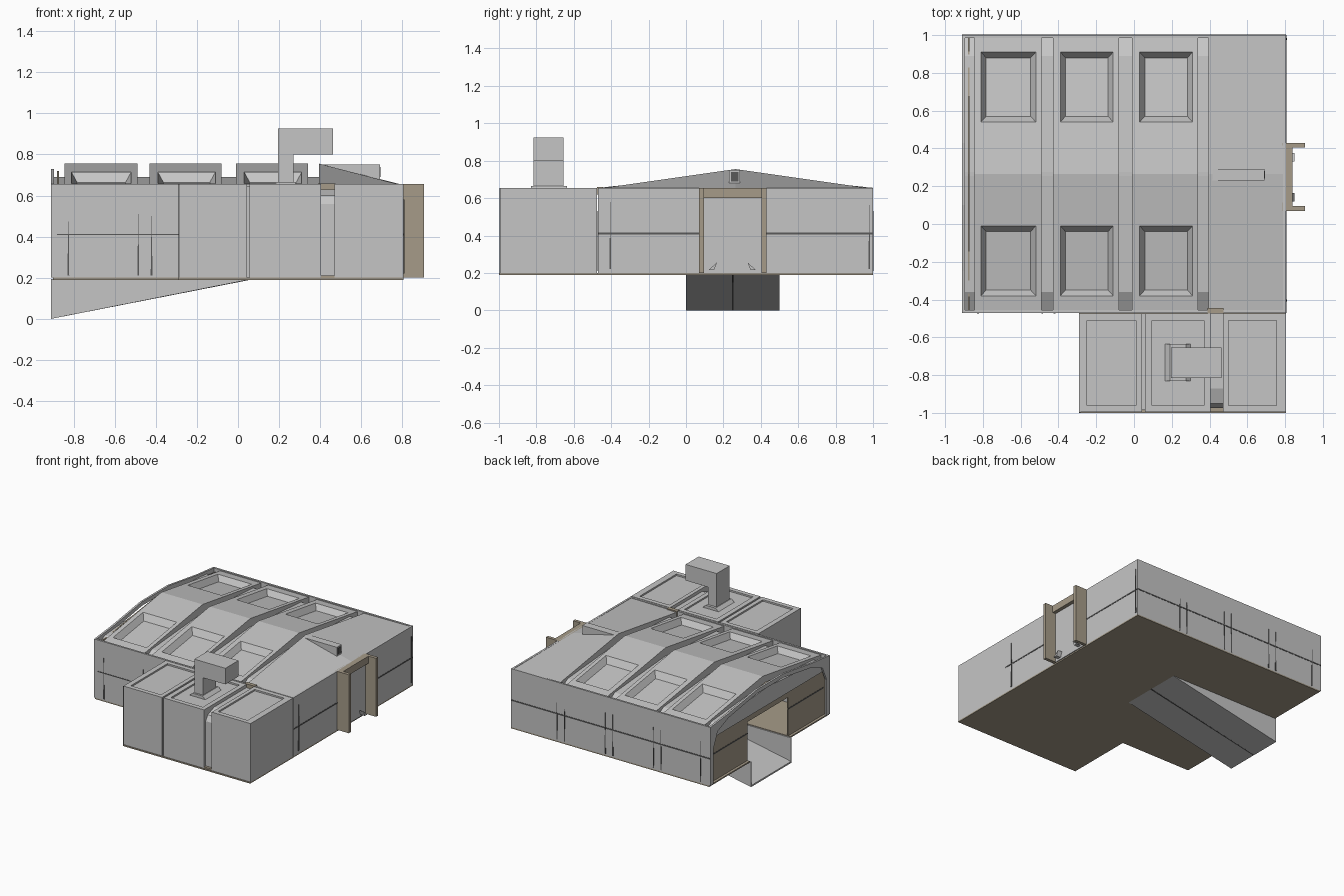
import bpy, bmesh

if "Cube" in bpy.data.objects:
    bpy.data.objects.remove(bpy.data.objects["Cube"])

def material(name, r, g, b):
    m = bpy.data.materials.new(name)
    m.diffuse_color = (r, g, b, 1)
    m.use_nodes = True
    m.node_tree.nodes["Principled BSDF"].inputs["Base Color"].default_value = m.diffuse_color
    return m

GREY = material("light grey", 0.56, 0.56, 0.56)
BROWN = material("tan brown", 0.38, 0.33, 0.25)
DARK = material("dark grey", 0.10, 0.10, 0.10)

def finish(name, bm, mat, fix=True):
    bmesh.ops.remove_doubles(bm, verts=bm.verts, dist=1e-5)
    if fix:
        bmesh.ops.recalc_face_normals(bm, faces=bm.faces)
    me = bpy.data.meshes.new(name)
    bm.to_mesh(me)
    bm.free()
    me.materials.append(mat)
    ob = bpy.data.objects.new(name, me)
    bpy.context.collection.objects.link(ob)
    return ob

def face(bm, pts):
    return bm.faces.new([bm.verts.new(p) for p in pts])

def prism(name, pts, axis, a, b, mat):
    """Extrude a flat outline along x (outline is y,z) or y (outline is x,z)."""
    bm = bmesh.new()
    place = (lambda p, t: (t, p[0], p[1])) if axis == "x" else (lambda p, t: (p[0], t, p[1]))
    face(bm, [place(p, a) for p in pts])
    face(bm, [place(p, b) for p in pts])
    for p, q in zip(pts, pts[1:] + pts[:1]):
        face(bm, [place(p, a), place(q, a), place(q, b), place(p, b)])
    return finish(name, bm, mat)

def box(name, x0, x1, y0, y1, z0, z1, mat=GREY):
    return prism(name, [(x0, z0), (x1, z0), (x1, z1), (x0, z1)], "y", y0, y1, mat)

MID = 0.265                       # ridge line in y
def roof_z(y):
    return 0.755 - 0.15 * abs(y - MID)

def mirror_y(pts):
    return pts + [(2 * MID - y, z) for y, z in reversed(pts)]

# floor around the ramp opening
box("floor_front", -0.90, 0.805, -0.47, 0.0, 0.19, 0.20, BROWN)
box("floor_back", -0.90, 0.805, 0.5, 1.0, 0.19, 0.20, BROWN)
box("floor_middle", 0.05, 0.805, 0.0, 0.5, 0.19, 0.20, BROWN)
box("floor_annex", -0.29, 0.805, -1.0, -0.47, 0.19, 0.20, BROWN)

# outer walls
box("wall_back", -0.91, 0.805, 0.985, 1.0, 0.2, 0.655)
box("wall_front", -0.91, 0.805, -0.47, -0.455, 0.2, 0.655)
box("wall_right", 0.79, 0.805, -0.455, 0.985, 0.2, 0.655)

# mid-height seams
box("seam_back", -0.91, 0.805, 1.0, 1.002, 0.405, 0.415, DARK)
box("seam_front", -0.88, -0.29, -0.472, -0.47, 0.407, 0.414, DARK)
for y0, y1 in ((-0.47, 0.07), (0.43, 1.0)):
    box("seam_right", 0.805, 0.807, y0, y1, 0.405, 0.415, DARK)

# slim wall braces in pairs
for x in (-0.83, -0.49, -0.425, -0.075, -0.01, 0.34, 0.405):
    prism("brace_back", [(x, 0.21), (x + 0.009, 0.21), (x + 0.005, 0.53)], "y", 1.0, 1.003, DARK)
    if x < -0.3:
        prism("brace_front", [(x, 0.21), (x + 0.009, 0.21), (x + 0.005, 0.53)],
              "y", -0.473, -0.47, DARK)
for y in (-0.41, 0.975):
    prism("brace_right", [(y, 0.22), (y + 0.01, 0.22), (y + 0.005, 0.58)], "x", 0.805, 0.81, DARK)

# arched gable frame on the left end
outer = mirror_y([(-0.47, 0.2), (-0.47, 0.5), (-0.47, 0.655), (-0.25, roof_z(-0.25)), (0.1, roof_z(0.1))])
inner = mirror_y([(-0.43, 0.2), (-0.43, 0.48), (-0.38, 0.59), (-0.25, 0.645), (0.1, 0.70)])
bm = bmesh.new()
for i in range(len(outer) - 1):
    o, p, q, r = outer[i], outer[i + 1], inner[i + 1], inner[i]
    for x in (-0.91, -0.895):
        face(bm, [(x, *v) for v in (o, p, q, r)])
    for a, b in ((o, p), (r, q)):
        face(bm, [(-0.91, *a), (-0.91, *b), (-0.895, *b), (-0.895, *a)])
finish("gable_frame", bm, GREY)

# recessed end wall with ramp doorway
prism("end_wall", [(-0.455, 0.2), (-0.455, 0.63), (MID, 0.72), (0.985, 0.63), (0.985, 0.2),
                   (0.5, 0.2), (0.5, 0.50), (0.0, 0.50), (0.0, 0.2)], "x", -0.88, -0.87, BROWN)
for y0, y1 in ((-0.43, 0.0), (0.5, 0.96)):
    box("end_wall_seam", -0.882, -0.88, y0, y1, 0.405, 0.415, DARK)

# sunken entry ramp
prism("ramp_floor", [(-0.91, 0.0), (0.05, 0.19), (0.05, 0.2), (-0.91, 0.012)], "y", 0.0, 0.5, GREY)
for y in (0.0, 0.492):
    prism("ramp_side", [(-0.91, 0.005), (0.05, 0.195), (-0.91, 0.195)], "y", y, y + 0.008, GREY)
prism("ramp_seam", [(-0.91, -0.0), (0.05, 0.188), (0.05, 0.19), (-0.91, 0.002)], "y", 0.245, 0.255, DARK)

# raised roof panels with sunken skylight pans
for x0, x1 in ((-0.845, -0.49), (-0.43, -0.08), (-0.01, 0.34)):
    bm = bmesh.new()
    w0, w1 = x0 + 0.035 if x0 < -0.8 else x0 + 0.04, x1 - 0.03
    xs = [x0, w0, w1, x1]
    for s in (-1, 1):
        ys = [MID + s * d for d in (0.0, 0.275, 0.645, 0.72)]
        for i in range(3):
            for j in range(3):
                cell = [(xs[i], ys[j]), (xs[i + 1], ys[j]), (xs[i + 1], ys[j + 1]), (xs[i], ys[j + 1])]
                rim = [(x, y, roof_z(y)) for x, y in cell]
                if (i, j) != (1, 1):
                    face(bm, rim)
                    continue
                cx, cy = (w0 + w1) / 2, (ys[1] + ys[2]) / 2
                low = []
                for x, y in cell:
                    px = x + (0.027 if x < cx else -0.027)
                    py = y + (0.03 if y < cy else -0.03)
                    low.append((px, py, roof_z(py) - 0.045))
                face(bm, low)
                for k in range(4):
                    n = (k + 1) % 4
                    face(bm, [rim[k], rim[n], low[n], low[k]])
        for x in (x0, x1):
            for a, b in zip(ys, ys[1:]):
                face(bm, [(x, a, roof_z(a)), (x, b, roof_z(b)), (x, b, 0.56), (x, a, 0.56)])
        face(bm, [(x0, ys[3], roof_z(ys[3])), (x1, ys[3], roof_z(ys[3])), (x1, ys[3], 0.56), (x0, ys[3], 0.56)])
    finish("roof_panel", bm, GREY)

# channels between the panels
channel = mirror_y([(-0.455, 0.55), (-0.455, 0.59), (-0.36, 0.645), (MID - 0.01, 0.69)])
for x0, x1 in ((-0.895, -0.845), (-0.49, -0.43), (-0.08, -0.01), (0.34, 0.395)):
    prism("roof_channel", channel, "x", x0, x1, GREY)

# sloping roof end, falling from the ridge to the right wall
bm = bmesh.new()
for s in (-1, 1):
    e = MID + s * 0.72
    face(bm, [(0.395, MID, 0.755), (0.79, MID, 0.655), (0.79, e, 0.652), (0.395, e, 0.648)])
    face(bm, [(0.395, MID, 0.755), (0.395, e, 0.648), (0.395, e, 0.56), (0.395, MID, 0.56)])
finish("roof_end", bm, GREY)

# wedge vent on the roof end
prism("roof_vent", [(0.40, 0.75), (0.69, 0.75), (0.69, 0.67)], "y", 0.23, 0.29, GREY)
box("vent_grille", 0.69, 0.693, 0.24, 0.28, 0.69, 0.74, DARK)

# side door
for y in (0.07, 0.405):
    box("door_jamb", 0.785, 0.905, y, y + 0.025, 0.2, 0.655, BROWN)
box("door_lintel", 0.785, 0.84, 0.095, 0.405, 0.60, 0.655, BROWN)
box("door_panel", 0.805, 0.812, 0.095, 0.405, 0.2, 0.60)
for y, s in ((0.12, 1), (0.375, -1)):
    prism("door_bracket", [(y, 0.215), (y + s * 0.03, 0.215), (y + s * 0.045, 0.255)], "x", 0.81, 0.85, GREY)

# front annex modules with sunken top panels
def module(x0, x1, inset):
    y0, y1, top = -0.995, -0.475, 0.655
    bm = bmesh.new()
    def ring(dx0, dx1, dy, z):
        return [(x0 + dx0, y0 + dy, z), (x1 - dx1, y0 + dy, z), (x1 - dx1, y1 - dy, z), (x0 + dx0, y1 - dy, z)]
    a, b = inset[0] - x0, x1 - inset[1]
    rings = [ring(0, 0, 0, 0.2), ring(0, 0, 0, top), ring(a, b, 0.035, top), ring(a, b, 0.035, top - 0.012)]
    face(bm, rings[0])
    face(bm, rings[-1])
    for lo, hi in zip(rings, rings[1:]):
        for k in range(4):
            n = (k + 1) % 4
            face(bm, [lo[k], lo[n], hi[n], hi[k]])
    finish("annex_module", bm, GREY)

module(-0.29, 0.043, (-0.25, 0.01))
module(0.057, 0.405, (0.095, 0.37))
module(0.47, 0.805, (0.50, 0.755))
box("annex_joint", 0.043, 0.057, -0.985, -0.475, 0.2, 0.645)
prism("annex_channel", [(-0.975, 0.2), (-0.975, 0.56), (-0.95, 0.60), (-0.87, 0.63),
                        (-0.475, 0.63), (-0.475, 0.2)], "x", 0.405, 0.47, GREY)
box("channel_sill", 0.405, 0.47, -0.995, -0.955, 0.2, 0.212, BROWN)
box("annex_trim", 0.39, 0.475, -0.475, -0.445, 0.62, 0.659, BROWN)
box("annex_seam", -0.29, -0.284, -0.997, -0.995, 0.2, 0.655, DARK)

# bent chimney with flared foot
prism("chimney", [(0.195, 0.64), (0.27, 0.64), (0.27, 0.80), (0.462, 0.80), (0.462, 0.925), (0.195, 0.925)],
      "y", -0.815, -0.655, GREY)
prism("chimney_foot", [(0.165, 0.643), (0.30, 0.643), (0.275, 0.665), (0.19, 0.665)], "y", -0.83, -0.635, GREY)
